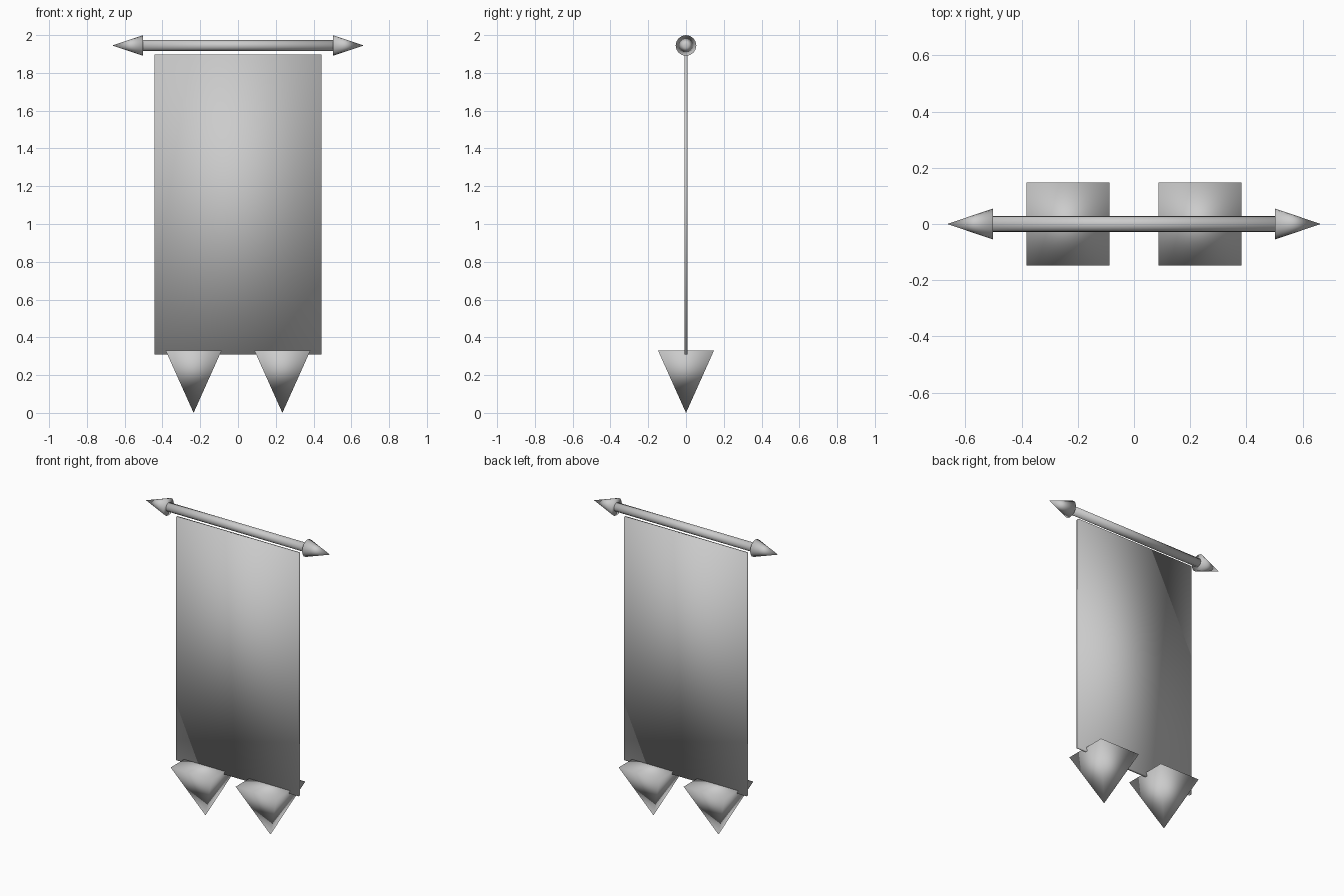
import bpy
from math import pi, sqrt

if "Cube" in bpy.data.objects:
    bpy.data.objects.remove(bpy.data.objects["Cube"])


def finish(name):
    obj = bpy.context.object
    obj.name = name
    bpy.ops.object.transform_apply(location=False, rotation=True, scale=True)
    bpy.ops.object.shade_smooth()
    return obj


ROD_Z = 1.945

# hanging cloth panel
bpy.ops.mesh.primitive_cube_add(size=1, location=(0, 0, 1.103))
bpy.context.object.scale = (0.886, 0.018, 1.588)
finish("banner_cloth")

# horizontal rod above the cloth
bpy.ops.mesh.primitive_cylinder_add(vertices=16, radius=0.028, depth=1.006,
                                    location=(0, 0, ROD_Z), rotation=(0, pi / 2, 0))
finish("rod")

for side, label in ((-1, "left"), (1, "right")):
    # pointed finial on the rod end
    bpy.ops.mesh.primitive_cone_add(vertices=16, radius1=0.055, radius2=0, depth=0.163,
                                    location=(side * 0.5835, 0, ROD_Z),
                                    rotation=(0, side * pi / 2, 0))
    finish(label + "_finial")

    # four-sided pyramid pointing down at the cloth's lower edge
    bpy.ops.mesh.primitive_cone_add(vertices=4, radius1=0.148 * sqrt(2), radius2=0,
                                    depth=0.33, location=(side * 0.235, 0, 0.165),
                                    rotation=(pi, 0, pi / 4))
    finish(label + "_tail_point")
